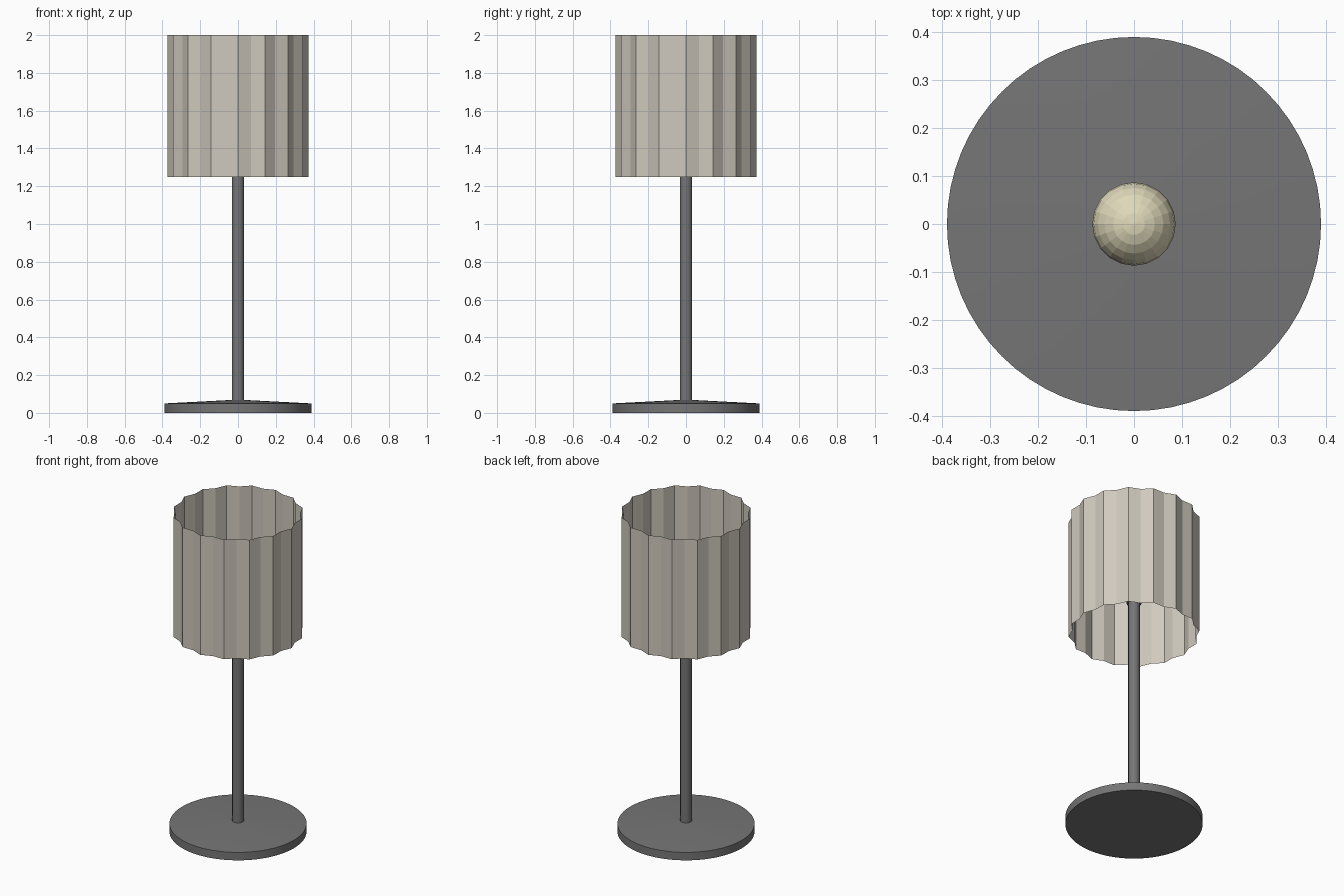
import bpy, math

if "Cube" in bpy.data.objects:
    bpy.data.objects.remove(bpy.data.objects["Cube"])


def material(name, rgb):
    m = bpy.data.materials.new(name)
    m.diffuse_color = (*rgb, 1)
    m.use_nodes = True
    m.node_tree.nodes["Principled BSDF"].inputs["Base Color"].default_value = m.diffuse_color
    return m


METAL = material("dark_grey_metal", (0.18, 0.18, 0.18))
FABRIC = material("beige_fabric", (0.63, 0.59, 0.515))
GLASS = material("cream_glass", (0.74, 0.69, 0.49))


def make(name, verts, faces, mat, smooth):
    me = bpy.data.meshes.new(name)
    me.from_pydata(verts, [], faces)
    me.materials.append(mat)
    ob = bpy.data.objects.new(name, me)
    bpy.context.collection.objects.link(ob)
    if smooth:
        bpy.ops.object.select_all(action='DESELECT')
        ob.select_set(True)
        bpy.context.view_layer.objects.active = ob
        bpy.ops.object.shade_smooth_by_angle(angle=math.radians(30))
    return ob


def lathe(name, profile, n, mat, smooth=True):
    """Revolve a bottom-to-top (radius, z) profile and cap both ends."""
    verts = [(r * math.cos(2 * math.pi * i / n), r * math.sin(2 * math.pi * i / n), z)
             for r, z in profile for i in range(n)]
    faces = [(k * n + i, k * n + (i + 1) % n, (k + 1) * n + (i + 1) % n, (k + 1) * n + i)
             for k in range(len(profile) - 1) for i in range(n)]
    last = (len(profile) - 1) * n
    faces += [tuple(reversed(range(n))), tuple(range(last, last + n))]
    return make(name, verts, faces, mat, smooth)


# Weighted base disc with a slightly conical top
lathe("base", [(0.39, 0), (0.39, 0.05), (0.045, 0.068)], 64, METAL)

# Stem and bulb socket
lathe("stem", [(0.033, 0.05), (0.033, 1.47)], 24, METAL)
lathe("socket", [(0.042, 1.45), (0.042, 1.55)], 24, METAL)

# Faceted round bulb
R, CZ = 0.087, 1.62
bulb = [(R * math.cos(math.radians(a)), CZ + R * math.sin(math.radians(a)))
        for a in range(-60, 90, 15)]
lathe("bulb", bulb + [(0.002, CZ + R)], 20, GLASS, smooth=False)

# Pleated shade: an open single sheet with 16 ridges and 16 valleys
N = 32
verts = []
for z in (1.25, 2.0):
    for i in range(N):
        a, r = 2 * math.pi * i / N, (0.352 if i % 2 else 0.373)
        verts.append((r * math.cos(a), r * math.sin(a), z))
faces = [(i, (i + 1) % N, N + (i + 1) % N, N + i) for i in range(N)]
make("lampshade", verts, faces, FABRIC, smooth=False)
